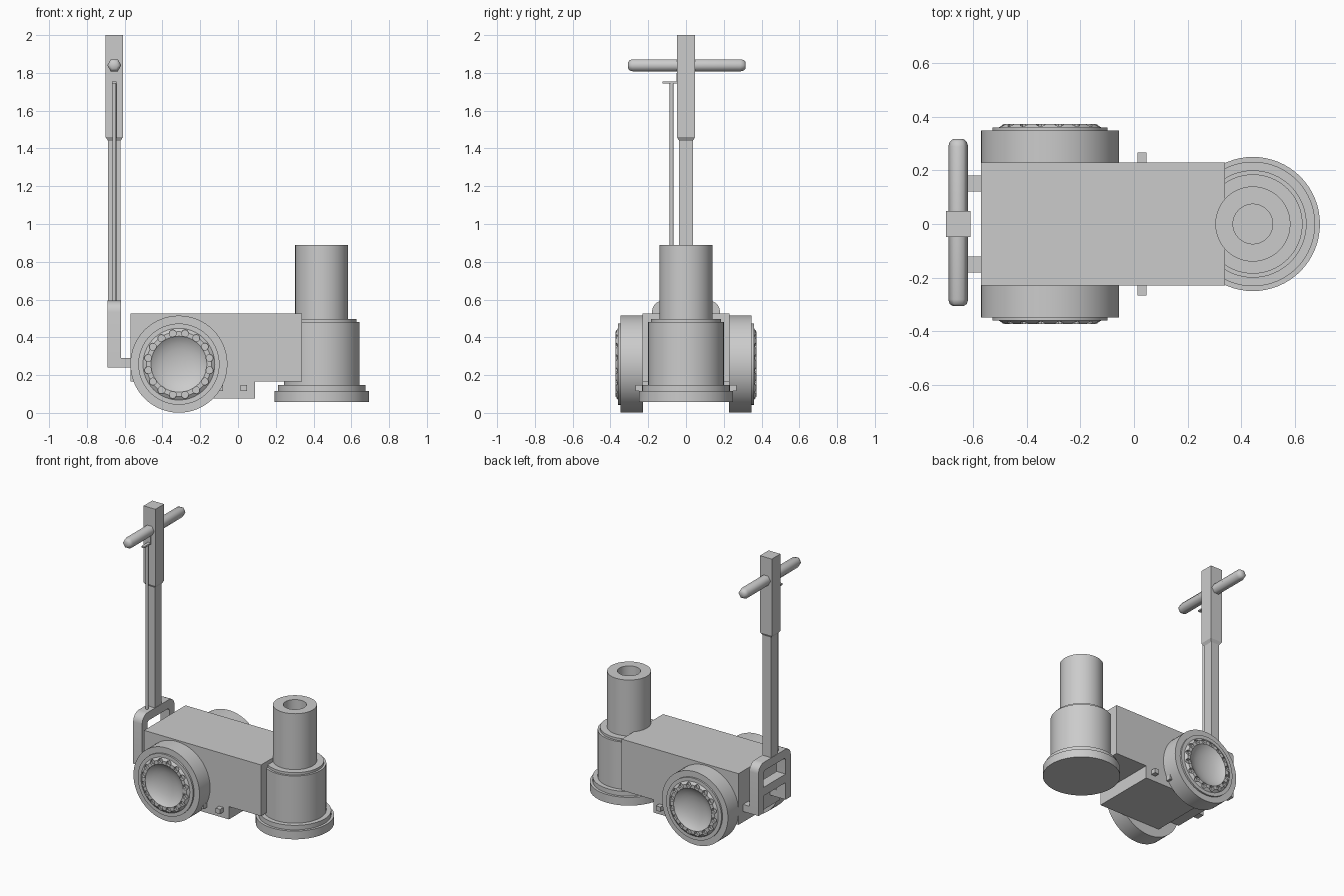
import bpy, bmesh
from math import pi, sin, cos, radians
from mathutils import Matrix, Vector

if "Cube" in bpy.data.objects:
    bpy.data.objects.remove(bpy.data.objects["Cube"])


def finish(name, bm, smooth=False):
    bmesh.ops.recalc_face_normals(bm, faces=bm.faces[:])
    me = bpy.data.meshes.new(name)
    bm.to_mesh(me)
    bm.free()
    ob = bpy.data.objects.new(name, me)
    bpy.context.collection.objects.link(ob)
    if smooth:
        shade(ob)
    return ob


def shade(ob):
    bpy.ops.object.select_all(action='DESELECT')
    bpy.context.view_layer.objects.active = ob
    ob.select_set(True)
    bpy.ops.object.shade_smooth_by_angle(angle=radians(32))


def box(name, x0, x1, y0, y1, z0, z1):
    bm = bmesh.new()
    bmesh.ops.create_cube(bm, size=1)
    for v in bm.verts:
        v.co = Vector(((x0 + x1) / 2 + v.co.x * (x1 - x0),
                       (y0 + y1) / 2 + v.co.y * (y1 - y0),
                       (z0 + z1) / 2 + v.co.z * (z1 - z0)))
    return finish(name, bm)


def lathe(name, profile, n, matrix, smooth=True):
    """Revolve (radius, height) points; the first and last lie on the axis."""
    bm = bmesh.new()
    rings = []
    for r, h in profile:
        count = n if r > 0 else 1
        rings.append([bm.verts.new((r * cos(2 * pi * i / n), r * sin(2 * pi * i / n), h))
                      for i in range(count)])
    for a, b in zip(rings, rings[1:]):
        for i in range(n):
            j = (i + 1) % n
            quad = [a[i % len(a)], a[j % len(a)], b[j % len(b)], b[i % len(b)]]
            bm.faces.new(list(dict.fromkeys(quad)))
    bm.transform(matrix)
    return finish(name, bm, smooth)


def loft(name, sections, cx):
    """Square column through (half x, half y, z) sections."""
    bm = bmesh.new()
    rings = [[bm.verts.new((cx + sx * hx, sy * hy, z))
              for sx, sy in ((-1, -1), (1, -1), (1, 1), (-1, 1))] for hx, hy, z in sections]
    for a, b in zip(rings, rings[1:]):
        for i in range(4):
            bm.faces.new((a[i], a[(i + 1) % 4], b[(i + 1) % 4], b[i]))
    bm.faces.new(rings[0])
    bm.faces.new(rings[-1])
    return finish(name, bm)


# Body: one side profile extruded across the width
bm = bmesh.new()
outline = [(-.57, .165), (-.40, .165), (-.40, .075), (.09, .075), (.09, .165),
           (.34, .165), (.34, .525), (-.57, .525)]
face = bm.faces.new([bm.verts.new((x, -.23, z)) for x, z in outline])
ext = bmesh.ops.extrude_face_region(bm, geom=[face])
bmesh.ops.translate(bm, vec=(0, .46, 0),
                    verts=[g for g in ext['geom'] if isinstance(g, bmesh.types.BMVert)])
finish("body", bm)

# Pegs on both sides of the lower body
for x in (.03, -.097):
    for s in (-1, 1):
        box("side_peg", x - .017, x + .017, *sorted((s * .22, s * .267)), .115, .148)

# Lifting cylinder with foot, collar and hollow piston
at = Matrix.Translation((.443, 0, 0))
lathe("lift_cylinder", [(0, .058), (.25, .058), (.25, .116), (.232, .116), (.232, .148),
                        (.2, .148), (.2, .48), (.185, .48), (.185, .497), (0, .497)], 64, at)
lathe("piston", [(0, .49), (.14, .49), (.14, .89), (.074, .89), (.074, .74), (0, .74)], 48, at)

# Wheels with dished hubs and a ring of holes
tyre = [(0, .228), (.257, .228), (.257, .348), (.215, .348), (.215, .36), (.19, .36),
        (.172, .373), (.148, .373), (.135, .363), (.11, .35), (.08, .34), (.04, .333), (0, .331)]
for s, side in ((-1, "front"), (1, "back")):
    m = Matrix.Translation((-.313, 0, .258)) @ Matrix.Rotation(-s * pi / 2, 4, 'X')
    wheel = lathe(side + "_wheel", tyre, 64, m, False)
    bm = bmesh.new()
    for k in range(16):
        a = (k + .5) * pi / 8
        bmesh.ops.create_cone(bm, cap_ends=True, segments=10, radius1=.019, radius2=.019, depth=.06,
                              matrix=m @ Matrix.Translation((.166 * cos(a), .166 * sin(a), .38)))
    cutter = finish("hole_cutter", bm)
    cutter.hide_render = True
    mod = wheel.modifiers.new("holes", 'BOOLEAN')
    mod.operation, mod.object, mod.solver = 'DIFFERENCE', cutter, 'EXACT'
    bpy.context.view_layer.objects.active = wheel
    bpy.ops.object.modifier_apply(modifier=mod.name)
    bpy.data.objects.remove(cutter)
    shade(wheel)

# Handle bracket: rounded U frame, crossbar and mounting arms
X0, X1, CX = -.69, -.62, -.655


def arch(half, top, r):
    pts = [(-half, .24)]
    for cy, start in ((-half + r, pi), (half - r, pi / 2)):
        for k in range(7):
            a = start - k * pi / 12
            pts.append((cy + r * cos(a), top - r + r * sin(a)))
    return pts + [(half, .24)]


bm = bmesh.new()
outer, inner = arch(.18, .595, .06), arch(.122, .535, .02)
o, n = ([bm.verts.new((X0, y, z)) for y, z in p] for p in (outer, inner))
faces = [bm.faces.new((o[i], o[i + 1], n[i + 1], n[i])) for i in range(len(o) - 1)]
ext = bmesh.ops.extrude_face_region(bm, geom=faces)
bmesh.ops.translate(bm, vec=(X1 - X0, 0, 0),
                    verts=[g for g in ext['geom'] if isinstance(g, bmesh.types.BMVert)])
finish("handle_bracket", bm, True)
box("bracket_crossbar", X0, X1, -.125, .125, .36, .42)
for s in (-1, 1):
    box("bracket_arm", -.63, -.56, *sorted((s * .122, s * .18)), .24, .29)

# Handle pole, thicker towards the top
loft("handle_pole", [(.033, .036, .59), (.033, .036, 1.44), (.046, .048, 1.46), (.046, .048, 2.0)], CX)

# Six-sided grip bar with rounded ends
lathe("grip_bar", [(0, -.31), (.02, -.31), (.032, -.302), (.037, -.285),
                   (.037, .285), (.032, .302), (.02, .312), (0, .312)], 6,
      Matrix.Translation((CX, .004, 1.84)) @ Matrix.Rotation(-pi / 2, 4, 'X'), False)
ob = bpy.data.objects["grip_bar"]
bpy.ops.object.select_all(action='DESELECT')
ob.select_set(True)
bpy.context.view_layer.objects.active = ob
bpy.ops.object.shade_smooth()

# Control rod and its small lever
lathe("control_rod", [(0, .59), (.0105, .59), (.0105, 1.75), (0, 1.75)], 12,
      Matrix.Translation((CX, -.076, 0)))
box("control_lever", CX - .011, CX + .011, -.124, -.04, 1.745, 1.755)
box("lever_slot_plate", CX - .011, CX + .011, -.051, -.04, 1.755, 1.80)
